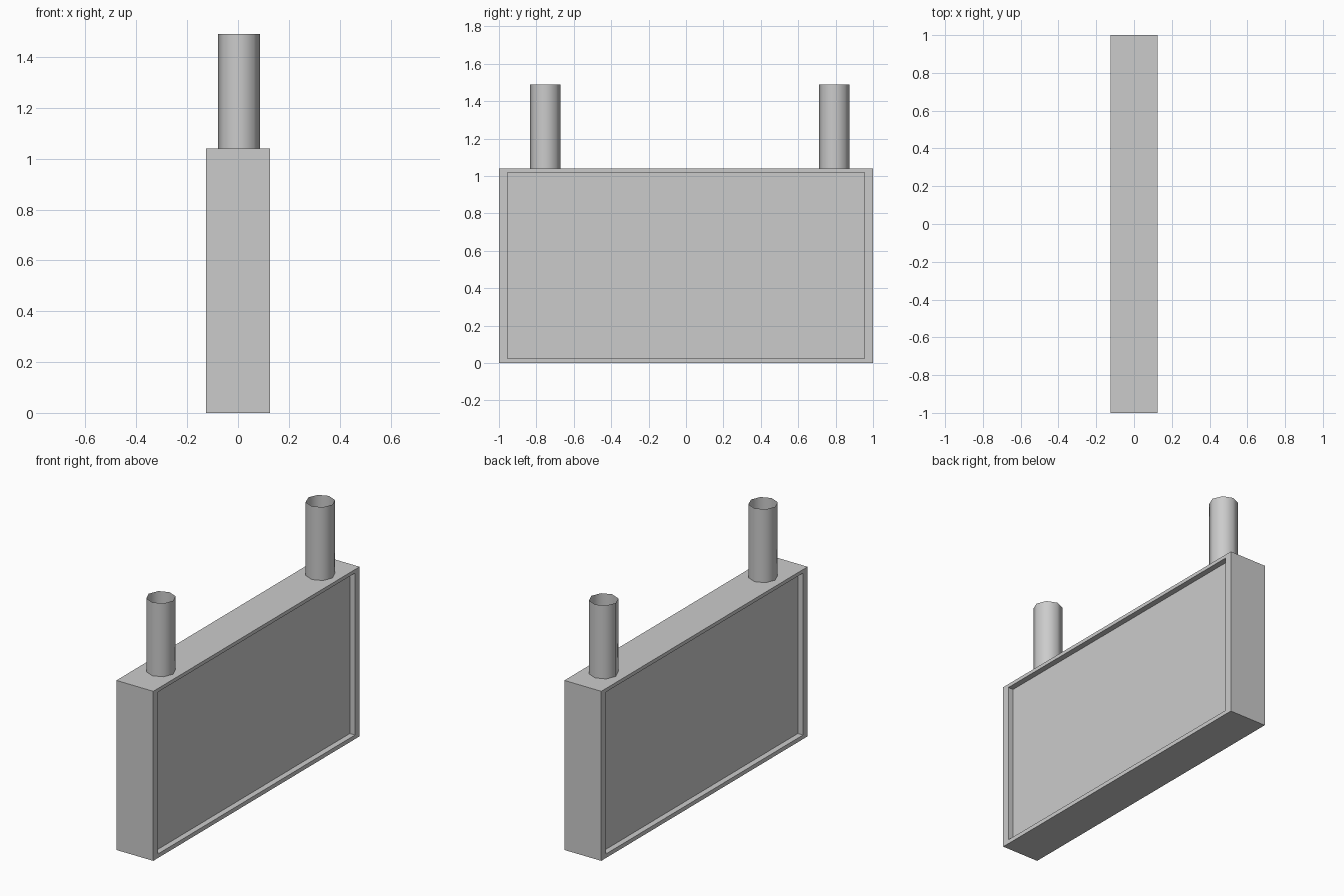
import bpy, bmesh
from math import radians

if "Cube" in bpy.data.objects:
    bpy.data.objects.remove(bpy.data.objects["Cube"])

DEPTH, WIDTH, HEIGHT = 0.25, 2.0, 1.04
PANEL_W, PANEL_Z0, PANEL_Z1 = 1.91, 0.025, 1.018
RECESS = 0.035


def finish(bm, name):
    mesh = bpy.data.meshes.new(name)
    bm.to_mesh(mesh)
    bm.free()
    obj = bpy.data.objects.new(name, mesh)
    bpy.context.collection.objects.link(obj)
    return obj


# Sign box with a recessed panel on both broad faces
bm = bmesh.new()
bmesh.ops.create_cube(bm, size=1)
for v in bm.verts:
    v.co = (v.co.x * DEPTH, v.co.y * WIDTH, (v.co.z + 0.5) * HEIGHT)
bm.normal_update()
for face in [f for f in bm.faces if abs(f.normal.x) > 0.9]:
    side = 1 if face.normal.x > 0 else -1
    for step_x in (DEPTH / 2, DEPTH / 2 - RECESS):
        # first pass makes the rim, second pass sinks the panel
        bmesh.ops.inset_individual(bm, faces=[face], thickness=0.01)
        for v in face.verts:
            v.co.x = side * step_x
            v.co.y = PANEL_W / 2 * (1 if v.co.y > 0 else -1)
            v.co.z = PANEL_Z1 if v.co.z > HEIGHT / 2 else PANEL_Z0
bm.normal_update()
finish(bm, "sign_box")


# Open eight-sided hanging pipes
def hanging_pipe(name, y):
    bm = bmesh.new()
    bmesh.ops.create_cone(bm, cap_ends=False, segments=8,
                          radius1=0.0825, radius2=0.0825, depth=0.45)
    bmesh.ops.translate(bm, verts=bm.verts, vec=(0.004, y, 1.265))
    pipe = finish(bm, name)
    bpy.ops.object.select_all(action='DESELECT')
    pipe.select_set(True)
    bpy.context.view_layer.objects.active = pipe
    bpy.ops.object.shade_smooth_by_angle(angle=radians(60))


hanging_pipe("front_pipe", -0.7525)
hanging_pipe("back_pipe", 0.7925)
